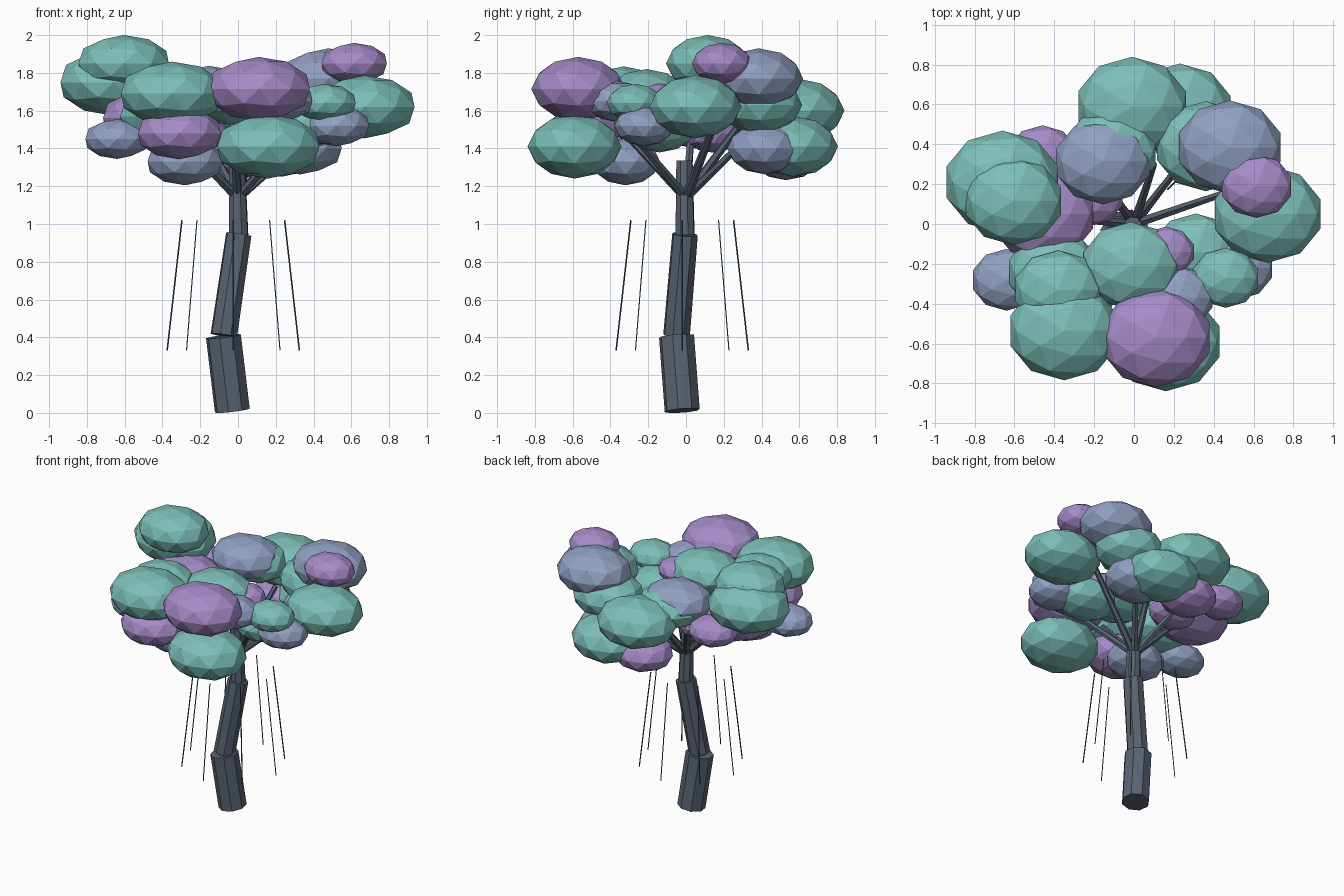
import bpy
import math
from mathutils import Vector

default_cube = bpy.data.objects.get("Cube")
if default_cube:
    bpy.data.objects.remove(default_cube, do_unlink=True)


def make_material(name, colour):
    material = bpy.data.materials.new(name)
    material.use_nodes = True
    rgba = (*colour, 1)
    material.diffuse_color = rgba
    shader = material.node_tree.nodes.get("Principled BSDF")
    shader.inputs["Base Color"].default_value = rgba
    shader.inputs["Roughness"].default_value = 0.9
    return material


teal = make_material("teal_leaves", (0.2, 0.52, 0.475))
purple = make_material("purple_leaves", (0.38, 0.26, 0.58))
lavender = make_material("lavender_leaves", (0.28, 0.35, 0.54))
bark = make_material("slate_bark", (0.1, 0.127, 0.17))
vine = make_material("dark_vine", (0.08, 0.13, 0.15))


def rod(name, start, end, bottom_radius, top_radius, sides, material):
    """Tapered faceted rod running between two points."""
    start, end = Vector(start), Vector(end)
    axis = end - start
    bpy.ops.mesh.primitive_cone_add(
        vertices=sides,
        radius1=bottom_radius,
        radius2=top_radius,
        depth=axis.length,
        location=(start + end) / 2,
        rotation=axis.to_track_quat("Z", "Y").to_euler(),
    )
    part = bpy.context.object
    part.name = name
    part.data.materials.append(material)
    return part


def leaf_clump(name, x, y, z, radius, material):
    """Flattened low-poly ball of leaves, a little wider than deep."""
    bpy.ops.mesh.primitive_ico_sphere_add(
        subdivisions=2, radius=radius, location=(x, y, z)
    )
    part = bpy.context.object
    part.name = name
    part.scale = (1.07, 0.94, 0.64)
    part.data.materials.append(material)
    return part


# Crooked trunk in three stacked segments
rod("lower_trunk", (-0.03, -0.02, 0.012), (-0.077, -0.05, 0.405), 0.095, 0.095, 8, bark)
rod("middle_trunk", (-0.075, -0.05, 0.41), (0.004, -0.005, 0.945), 0.073, 0.07, 8, bark)
rod("upper_trunk", (0.004, -0.005, 0.94), (-0.006, -0.008, 1.335), 0.053, 0.045, 8, bark)

# Leaf clumps: x, y, z, radius
teal_clumps = [
    (-0.01, 0.59, 1.6, 0.265),
    (0.23, 0.57, 1.41, 0.25),
    (0.36, 0.39, 1.63, 0.24),
    (0.67, 0.05, 1.62, 0.26),
    (0.46, -0.27, 1.64, 0.16),
    (0.31, -0.14, 1.51, 0.205),
    (-0.015, -0.21, 1.67, 0.235),
    (0.16, -0.59, 1.41, 0.265),
    (-0.35, -0.535, 1.69, 0.265),
    (-0.38, -0.33, 1.7, 0.21),
    (-0.4, -0.24, 1.57, 0.22),
    (-0.66, 0.21, 1.75, 0.275),
    (-0.605, 0.115, 1.85, 0.235),
    (-0.12, 0.36, 1.66, 0.225),
]
lavender_clumps = [
    (0.48, 0.385, 1.77, 0.25),
    (0.33, 0.42, 1.4, 0.215),
    (0.52, -0.22, 1.52, 0.17),
    (0.22, -0.37, 1.65, 0.17),
    (-0.28, -0.32, 1.33, 0.195),
    (-0.64, -0.28, 1.45, 0.165),
    (-0.155, 0.315, 1.69, 0.23),
]
purple_clumps = [
    (0.615, 0.19, 1.85, 0.17),
    (0.16, -0.14, 1.66, 0.135),
    (0.11, -0.57, 1.715, 0.265),
    (-0.31, -0.55, 1.48, 0.215),
    (-0.46, 0.05, 1.56, 0.25),
    (-0.46, 0.34, 1.56, 0.165),
    (-0.22, 0.14, 1.48, 0.16),
    (-0.02, 0.53, 1.36, 0.2),
]
canopy = [
    ("teal_clump", teal_clumps, teal),
    ("lavender_clump", lavender_clumps, lavender),
    ("purple_clump", purple_clumps, purple),
]
for clump_name, clumps, material in canopy:
    for x, y, z, radius in clumps:
        leaf_clump(clump_name, x, y, z, radius, material)

# Branches fan out from the upper trunk into the canopy
branch_tips = [
    (0.5, 0.17, 1.58),
    (0.25, 0.32, 1.45),
    (0.1, 0.3, 1.55),
    (-0.2, 0.27, 1.5),
    (-0.35, 0.03, 1.5),
    (-0.28, -0.25, 1.42),
    (-0.03, -0.36, 1.52),
    (0.27, -0.26, 1.45),
]
for tip in branch_tips:
    rod("branch", (0, 0, 1.14), tip, 0.026, 0.018, 6, bark)

# Ring of thin hanging vines that spread toward the ground
vine_count = 8
for index in range(vine_count):
    angle = math.tau * index / vine_count
    outward = Vector((math.cos(angle), math.sin(angle), 0))
    centre = Vector((-0.025, -0.02, 0))
    low_end = centre + outward * 0.35 + Vector((0, 0, 0.33))
    high_end = centre + outward * 0.272 + Vector((0, 0, 1.02))
    rod("hanging_vine", low_end, high_end, 0.004, 0.004, 4, vine)
